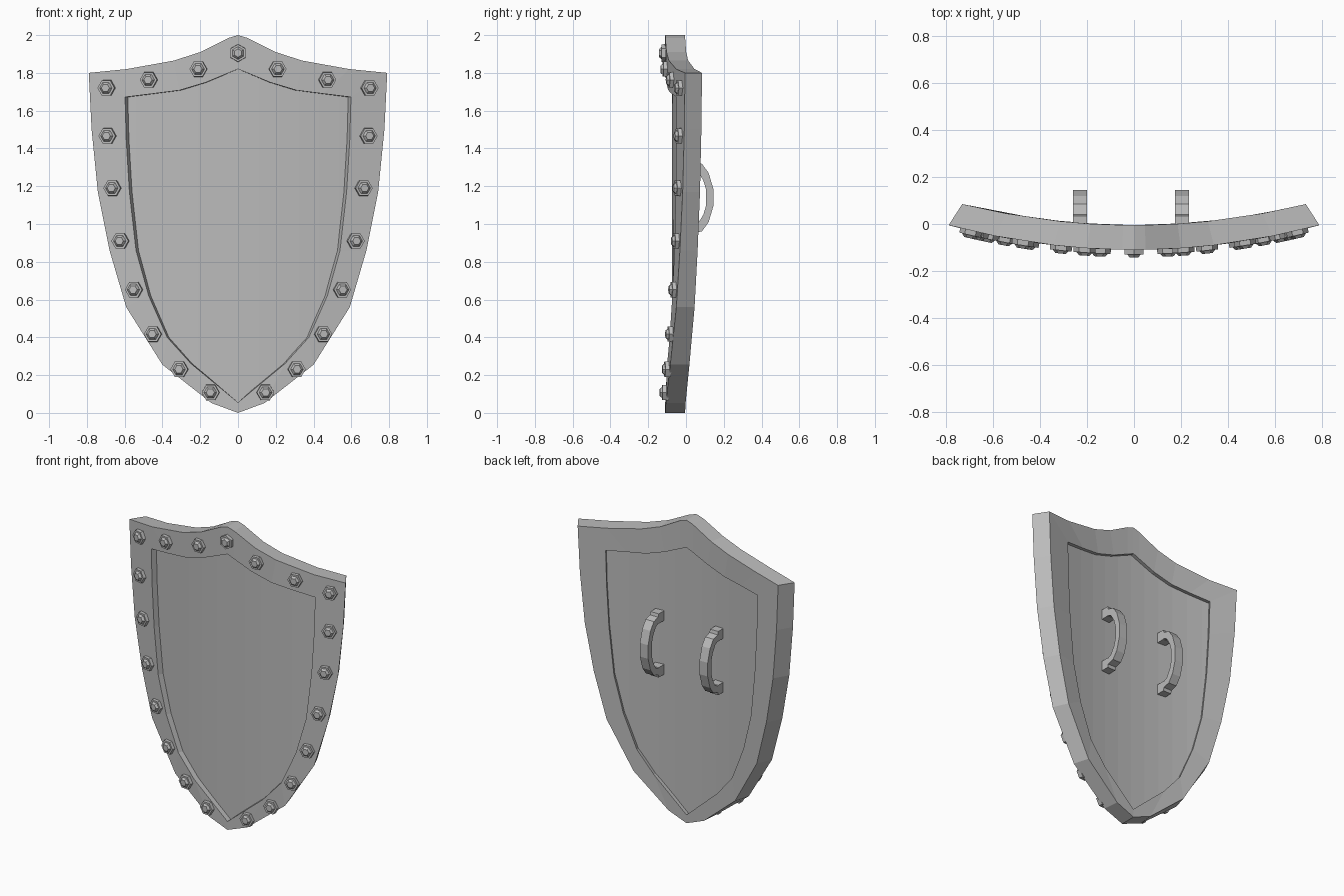
import bpy, bmesh, math
from mathutils import Matrix, Vector

cube = bpy.data.objects.get("Cube")
if cube:
    bpy.data.objects.remove(cube)

steel = bpy.data.materials.new("grey steel")
steel.use_nodes = True
steel.diffuse_color = (0.5, 0.5, 0.5, 1)
steel.node_tree.nodes["Principled BSDF"].inputs["Base Color"].default_value = (0.5, 0.5, 0.5, 1)


def finish(name, bm):
    bmesh.ops.recalc_face_normals(bm, faces=bm.faces[:])
    mesh = bpy.data.meshes.new(name)
    bm.to_mesh(mesh)
    bm.free()
    mesh.materials.append(steel)
    obj = bpy.data.objects.new(name, mesh)
    bpy.context.collection.objects.link(obj)
    return obj


def bend(x, z, depth):
    """Point on the curved shield, at a depth behind its front surface."""
    return Vector((x * (1 - 0.7 * depth),
                   -0.11 + 0.168 * x * x + depth * (1 - 0.23 * x * x), z))


def thicken(bm, near, far):
    """Turn a flat sheet into a curved slab between two depths."""
    result = bmesh.ops.extrude_face_region(bm, geom=bm.faces[:], use_keep_orig=True)
    back = {g for g in result["geom"] if isinstance(g, bmesh.types.BMVert)}
    for v in bm.verts:
        v.co = bend(v.co.x, v.co.z, far if v in back else near)


def mirrored(half):
    return half + [(-x, z) for x, z in reversed(half[1:-1])]


# Half outlines from the top point down to the bottom point
outer = mirrored([(0, 2), (0.05, 1.985), (0.2, 1.91), (0.34, 1.865), (0.59, 1.82),
                  (0.79, 1.8), (0.775, 1.5), (0.742, 1.17), (0.68, 0.86),
                  (0.592, 0.56), (0.4, 0.255), (0.14, 0.052), (0, 0)])
inner = mirrored([(0, 1.82), (0.05, 1.8), (0.17, 1.75), (0.31, 1.708), (0.45, 1.69),
                  (0.598, 1.672), (0.592, 1.45), (0.575, 1.17), (0.54, 0.86),
                  (0.473, 0.62), (0.375, 0.4), (0.25, 0.262), (0, 0.055)])

# Rim
bm = bmesh.new()
rings = [[bm.verts.new((x, 0, z)) for x, z in ring] for ring in (outer, inner)]
count = len(outer)
for i in range(count):
    j = (i + 1) % count
    bm.faces.new((rings[0][i], rings[0][j], rings[1][j], rings[1][i]))
thicken(bm, 0, 0.105)
finish("rim", bm)

# Recessed panel, cut into vertical strips so it can curve
bm = bmesh.new()
bm.faces.new([bm.verts.new((x, 0, z)) for x, z in inner])
for i in range(-5, 6):
    bmesh.ops.bisect_plane(bm, geom=bm.verts[:] + bm.edges[:] + bm.faces[:],
                           plane_co=(i * 0.11, 0, 0), plane_no=(1, 0, 0))
thicken(bm, 0.035, 0.082)
finish("panel", bm)

# Hexagonal bolts around the rim
bolts = mirrored([(0, 1.905), (0.21, 1.82), (0.472, 1.763), (0.695, 1.72), (0.69, 1.466),
                  (0.664, 1.19), (0.622, 0.91), (0.55, 0.652), (0.45, 0.417),
                  (0.31, 0.231), (0.145, 0.108), (0, 0)])
bolts.remove((0, 0))
for x, z in bolts:
    bm = bmesh.new()
    for low, high, r1, r2 in ((-0.012, 0.019, 0.048, 0.046), (0.019, 0.032, 0.034, 0.022)):
        bmesh.ops.create_cone(bm, cap_ends=True, segments=6, radius1=r1, radius2=r2,
                              depth=high - low,
                              matrix=Matrix.Translation((0, 0, (low + high) / 2)))
    bolt = finish("bolt", bm)
    normal = Vector((0.336 * x, -1, 0))
    turn = 0 if x == 0 else math.pi / 6
    bolt.matrix_world = (Matrix.Translation(bend(x, z, 0))
                         @ normal.to_track_quat("Z", "Y").to_matrix().to_4x4()
                         @ Matrix.Rotation(turn, 4, "Z"))

# Two arched grips with square feet on the back (profile: y, height from the middle)
grip_outer = [(-0.04, 0.21), (0.035, 0.21), (0.04, 0.19), (0.085, 0.178), (0.12, 0.13), (0.145, 0.045)]
grip_inner = [(-0.04, 0.145), (0.035, 0.145), (0.038, 0.148), (0.065, 0.135), (0.092, 0.09), (0.107, 0.04)]
for side, middle in (("left", 0.205), ("right", -0.23)):
    bm = bmesh.new()
    loops = []
    for x in (middle - 0.03, middle + 0.03):
        loops.append([[bm.verts.new((x, y, 1.14 + s * h)) for y, h in path + []]
                      for path in (grip_outer, grip_inner) for s in (1, -1)])
    # Each side holds: outer top, outer bottom, inner top, inner bottom
    strips = [(a + b[::-1], c + d[::-1]) for a, b, c, d in loops]
    (o1, i1), (o2, i2) = strips
    last = len(o1) - 1
    for k in range(last):
        for p, q in ((o1, i1), (i1, i2), (i2, o2), (o2, o1)):
            bm.faces.new((p[k], p[k + 1], q[k + 1], q[k]))
    for k in (0, last):
        bm.faces.new((o1[k], i1[k], i2[k], o2[k]))
    finish(side + "_grip", bm)
